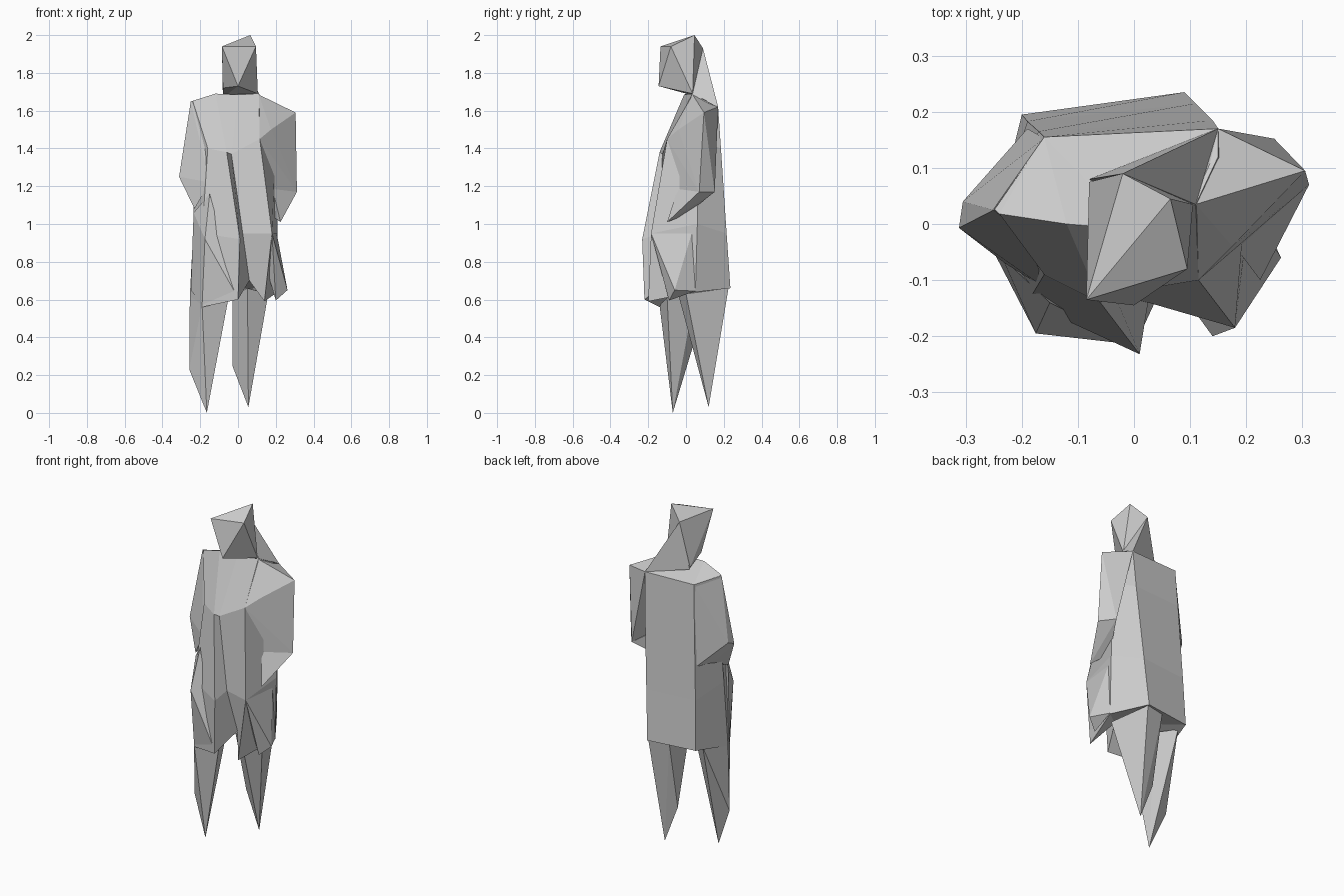
import bpy, bmesh


def finish(bm, name):
    bmesh.ops.recalc_face_normals(bm, faces=bm.faces)
    mesh = bpy.data.meshes.new(name)
    bm.to_mesh(mesh)
    bm.free()
    obj = bpy.data.objects.new(name, mesh)
    bpy.context.collection.objects.link(obj)
    return obj


def hull(name, pts):
    """Faceted solid wrapped around a few corner points."""
    bm = bmesh.new()
    for p in pts:
        bm.verts.new(p)
    bmesh.ops.convex_hull(bm, input=bm.verts[:])
    loose = [v for v in bm.verts if not v.link_faces]
    bmesh.ops.delete(bm, geom=loose, context='VERTS')
    return finish(bm, name)


def loft(name, rings):
    """Solid skinned through cross-sections with equal point counts."""
    bm = bmesh.new()
    rows = [[bm.verts.new(p) for p in r] for r in rings]
    n = len(rows[0])
    for a, b in zip(rows, rows[1:]):
        for i in range(n):
            j = (i + 1) % n
            bm.faces.new((a[i], a[j], b[j], b[i]))
    caps = [bm.faces.new(rows[0][::-1]), bm.faces.new(rows[-1])]
    bmesh.ops.triangulate(bm, faces=caps)
    return finish(bm, name)


# Long open coat: left front, lapel, opening, right front, sides and back
hem = [(-.19, -.14, .56), (0, -.22, .60), (.06, -.09, .70), (.14, -.20, .59),
       (.21, .05, .64), (.09, .235, .66), (-.20, .195, .66), (-.255, -.03, .62)]
waist = [(-.19, -.14, .95), (.01, -.232, .92), (.025, -.14, .95), (.18, -.185, .95),
         (.21, .06, 1.0), (.11, .215, .95), (-.19, .183, .95), (-.235, -.02, 1.0)]
chest = [(-.16, -.09, 1.40), (-.06, -.14, 1.38), (-.035, -.125, 1.37), (.115, -.10, 1.45),
         (.20, .06, 1.45), (.14, .185, 1.40), (-.17, .165, 1.40), (-.24, .03, 1.40)]
shoulder = [(-.24, .018, 1.652), (-.12, 0, 1.69), (0, -.01, 1.685), (.11, .035, 1.69),
            (.15, .12, 1.645), (.15, .17, 1.62), (-.16, .155, 1.62), (-.25, .027, 1.648)]
loft("coat", [hem, waist, chest, shoulder])

# Head and sloping nape
hull("head", [(-.085, -.135, 1.94), (.095, -.08, 1.94), (.065, .045, 2.0),
              (-.02, .09, 1.93), (0, -.145, 1.73), (-.08, -.03, 1.72),
              (.105, .035, 1.69), (-.08, .075, 1.67)])
hull("nape", [(-.02, .09, 1.93), (.11, .035, 1.69), (.15, .17, 1.62),
              (-.08, .08, 1.66), (0, .02, 1.68)])

# Arm on the -x side blending into the coat, and the hand fold
hull("left_arm", [(-.25, .025, 1.65), (-.16, .153, 1.62), (-.312, -.007, 1.25),
                  (-.305, .04, 1.27), (-.23, -.07, 1.08), (-.15, -.12, 1.22),
                  (-.10, -.10, 1.42), (-.19, .17, 1.15), (-.23, .07, 1.15)])
hull("left_hand_fold", [(-.15, -.14, 1.16), (-.175, -.195, .92), (0, -.215, .61),
                        (-.19, -.14, .57), (-.235, -.06, 1.06), (-.25, -.05, .65)])

# Bent arm on the +x side
hull("right_upper_arm", [(.305, .095, 1.59), (.15, .17, 1.62), (.11, .035, 1.685),
                         (.175, -.04, 1.50), (.312, .07, 1.17), (.25, .152, 1.17),
                         (.20, -.03, 1.17), (.115, -.10, 1.45)])
hull("right_forearm", [(.312, .07, 1.17), (.25, .152, 1.17), (.225, -.10, 1.01),
                       (.18, -.04, 1.20), (.17, 0, 1.05)])
hull("coat_flap", [(.18, -.185, .95), (.262, -.06, .65), (.20, -.09, .595),
                   (.21, .05, .645), (.205, .03, .95), (.14, -.10, .80)])

# Tapered legs
hull("left_leg", [(-.165, -.07, 0), (-.258, -.04, .23), (-.255, -.03, .62),
                  (-.19, -.14, .57), (-.05, -.10, .61), (-.10, .05, .64),
                  (-.20, .13, .66)])
hull("right_leg", [(.055, .12, .03), (-.03, .12, .25), (-.03, .02, .62),
                   (-.03, .20, .66), (.09, .225, .66), (.16, 0, .63),
                   (.05, -.05, .66)])
